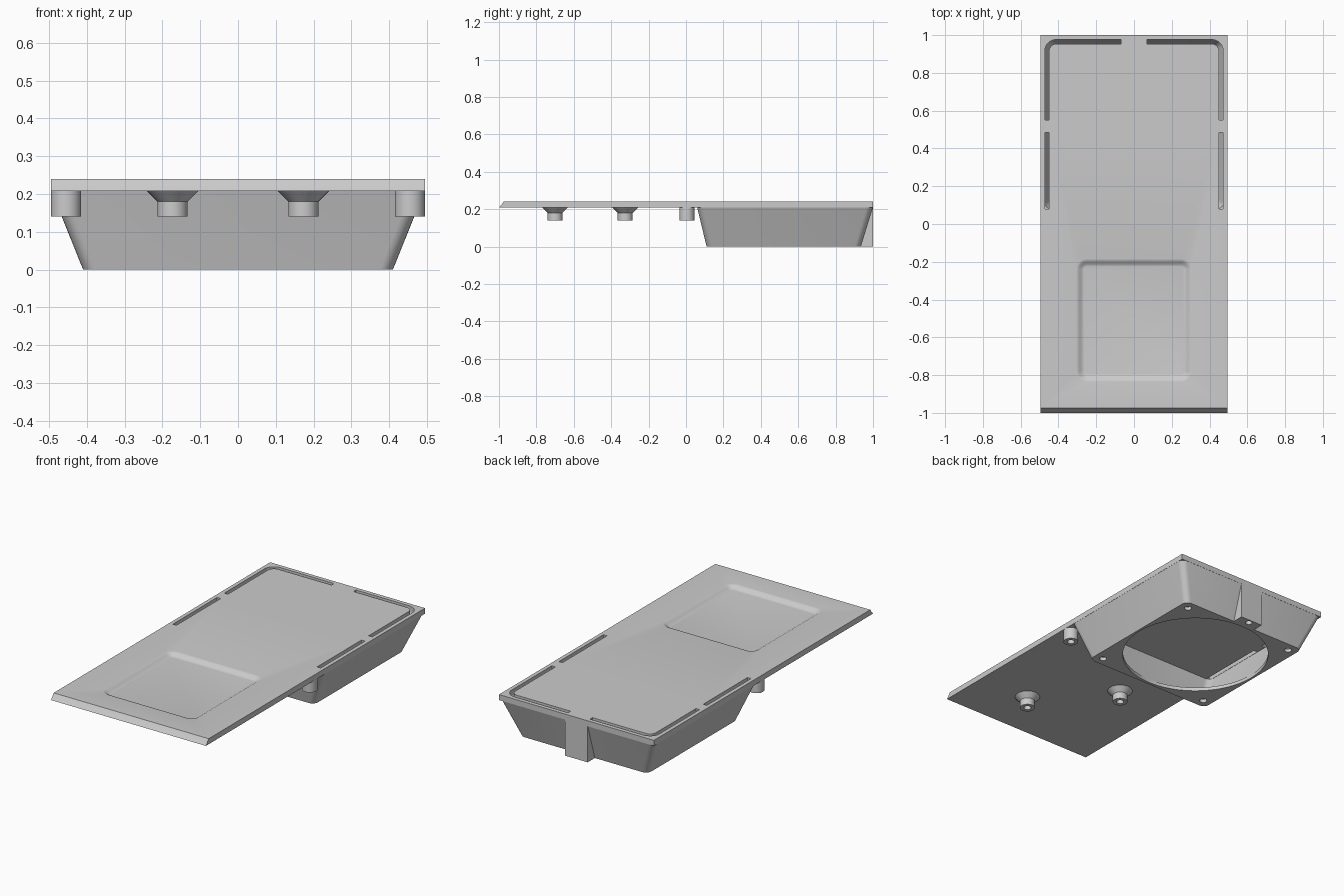
import bpy, bmesh, math
from mathutils import Vector

old = bpy.data.objects.get("Cube")
if old:
    bpy.data.objects.remove(old, do_unlink=True)

grey = bpy.data.materials.new("plain_grey")
grey.use_nodes = True
GREY = (0.6, 0.6, 0.6, 1)
grey.diffuse_color = GREY
grey.node_tree.nodes["Principled BSDF"].inputs["Base Color"].default_value = GREY


def rounded_rect(x, y0, y1, r, z, n=6):
    """Ring of points around a rectangle of half width x."""
    pts = []
    corners = [(x - r, y1 - r), (r - x, y1 - r), (r - x, y0 + r), (x - r, y0 + r)]
    for k, (cx, cy) in enumerate(corners):
        for i in range(n + 1):
            a = math.pi / 2 * (k + i / n)
            pts.append((cx + r * math.cos(a), cy + r * math.sin(a), z))
    return pts


def circle(x, y, r, z, n=32):
    return [(x + r * math.cos(math.tau * i / n), y + r * math.sin(math.tau * i / n), z)
            for i in range(n)]


def loft(name, rings):
    """Closed solid through a stack of equal rings."""
    bm = bmesh.new()
    loops = [[bm.verts.new(p) for p in ring] for ring in rings]
    n = len(loops[0])
    for a, b in zip(loops, loops[1:]):
        for i in range(n):
            bm.faces.new((a[i], a[(i + 1) % n], b[(i + 1) % n], b[i]))
    bm.faces.new(loops[0][::-1])
    bm.faces.new(loops[-1])
    bmesh.ops.recalc_face_normals(bm, faces=bm.faces)
    mesh = bpy.data.meshes.new(name)
    bm.to_mesh(mesh)
    bm.free()
    mesh.materials.append(grey)
    obj = bpy.data.objects.new(name, mesh)
    bpy.context.collection.objects.link(obj)
    return obj


def cylinder(name, x, y, r, z0, z1, n=32):
    return loft(name, [circle(x, y, r, z0, n), circle(x, y, r, z1, n)])


def stroke(name, path, width, z0, z1):
    """Bar of constant width along a flat path."""
    pts = [Vector(p) for p in path]
    left, right = [], []
    for i, p in enumerate(pts):
        t = (pts[min(i + 1, len(pts) - 1)] - pts[max(i - 1, 0)]).normalized()
        side = Vector((-t.y, t.x)) * width / 2
        left.append(p + side)
        right.append(p - side)
    outline = left + right[::-1]
    return loft(name, [[(p.x, p.y, z) for p in outline] for z in (z0, z1)])


def combine(obj, tool, operation="DIFFERENCE"):
    mod = obj.modifiers.new(operation.lower(), "BOOLEAN")
    mod.object, mod.operation, mod.solver = tool, operation, "EXACT"
    bpy.ops.object.select_all(action="DESELECT")
    bpy.context.view_layer.objects.active = obj
    obj.select_set(True)
    bpy.ops.object.modifier_apply(modifier=mod.name)
    bpy.data.objects.remove(tool, do_unlink=True)


def smooth(obj):
    bpy.ops.object.select_all(action="DESELECT")
    bpy.context.view_layer.objects.active = obj
    obj.select_set(True)
    bpy.ops.object.shade_smooth_by_angle(angle=math.radians(28))


BOTTOM, TOP, HALF = 0.208, 0.24, 0.495

# Cover plate: side profile with a chamfered front lip
profile = [(-1, BOTTOM), (1, BOTTOM), (1, TOP), (-0.975, TOP), (-0.985, 0.226)]
plate = loft("cover_plate", [[(x, y, z) for y, z in profile] for x in (-HALF, HALF)])

# Shallow softly edged recess in the plate
rings = []
for i in range(9):
    t = i / 8
    inset = 0.04 * (1 - t)
    depth = 0.018 * (1 - t * t * (3 - 2 * t))
    rings.append(rounded_rect(0.305 - inset, -0.835 + inset, -0.185 - inset,
                              0.055 - inset, TOP - depth))
rings.append(rounded_rect(0.305, -0.835, -0.185, 0.055, TOP + 0.02))
combine(plate, loft("recess_cutter", rings))

# Air slots along the sides and around the back corners
for s in (-1, 1):
    arc = [(s * (0.411 + 0.05 * math.sin(a)), 0.915 + 0.05 * math.cos(a))
           for a in [math.pi / 2 * i / 8 for i in range(9)]]
    corner = [(s * 0.07, 0.965)] + arc + [(s * 0.461, 0.55)]
    side = [(s * 0.461, 0.485), (s * 0.461, 0.08)]
    for path in (corner, side):
        combine(plate, stroke("slot_cutter", path, 0.023, 0.19, 0.26))
smooth(plate)


# Tapered fan housing, hollow, with a round opening underneath
def housing_ring(z, wall):
    t = z / BOTTOM
    return rounded_rect(0.41 + 0.084 * t - wall, 0.11 - 0.05 * t + wall,
                        0.935 + 0.064 * t - wall, 0.035, z)


housing = loft("fan_housing", [housing_ring(0, 0), housing_ring(BOTTOM, 0)])
channel = [(-0.072, 0.9), (0.072, 0.9), (0.072, 1), (-0.072, 1)]
combine(housing, loft("rear_channel", [[(x, y, z) for x, y in channel]
                                       for z in (0, BOTTOM)]), "UNION")
combine(housing, loft("cavity_cutter", [housing_ring(0.02, 0.02), housing_ring(0.23, 0.02)]))
MID = 0.5225
combine(housing, cylinder("opening_cutter", 0, MID, 0.397, -0.05, 0.05, 96))
for sx in (-1, 1):
    for sy in (-1, 1):
        combine(housing, cylinder("screw_cutter", sx * 0.357, MID + sy * 0.36, 0.02, -0.05, 0.05, 20))
combine(housing, cylinder("channel_screw_cutter", 0, 0.975, 0.018, -0.05, 0.1, 20))
smooth(housing)

# Straight screw posts at the plate edges
posts = [cylinder(f"{side}_edge_post", x, 0.005, 0.04, 0.14, BOTTOM)
         for side, x in (("left", 0.455), ("right", -0.455))]
spots = [(0.455, 0.005), (-0.455, 0.005)]

# Flared screw posts under the front half
for side, x, y in (("left", 0.173, -0.7), ("right", -0.173, -0.325)):
    steps = [(0.04, 0.14), (0.04, 0.18), (0.068, BOTTOM)]
    posts.append(loft(f"{side}_flared_post", [circle(x, y, r, z) for r, z in steps]))
    spots.append((x, y))

for post, (x, y) in zip(posts, spots):
    combine(post, cylinder("post_hole_cutter", x, y, 0.02, 0.1, 0.19, 20))
    smooth(post)
